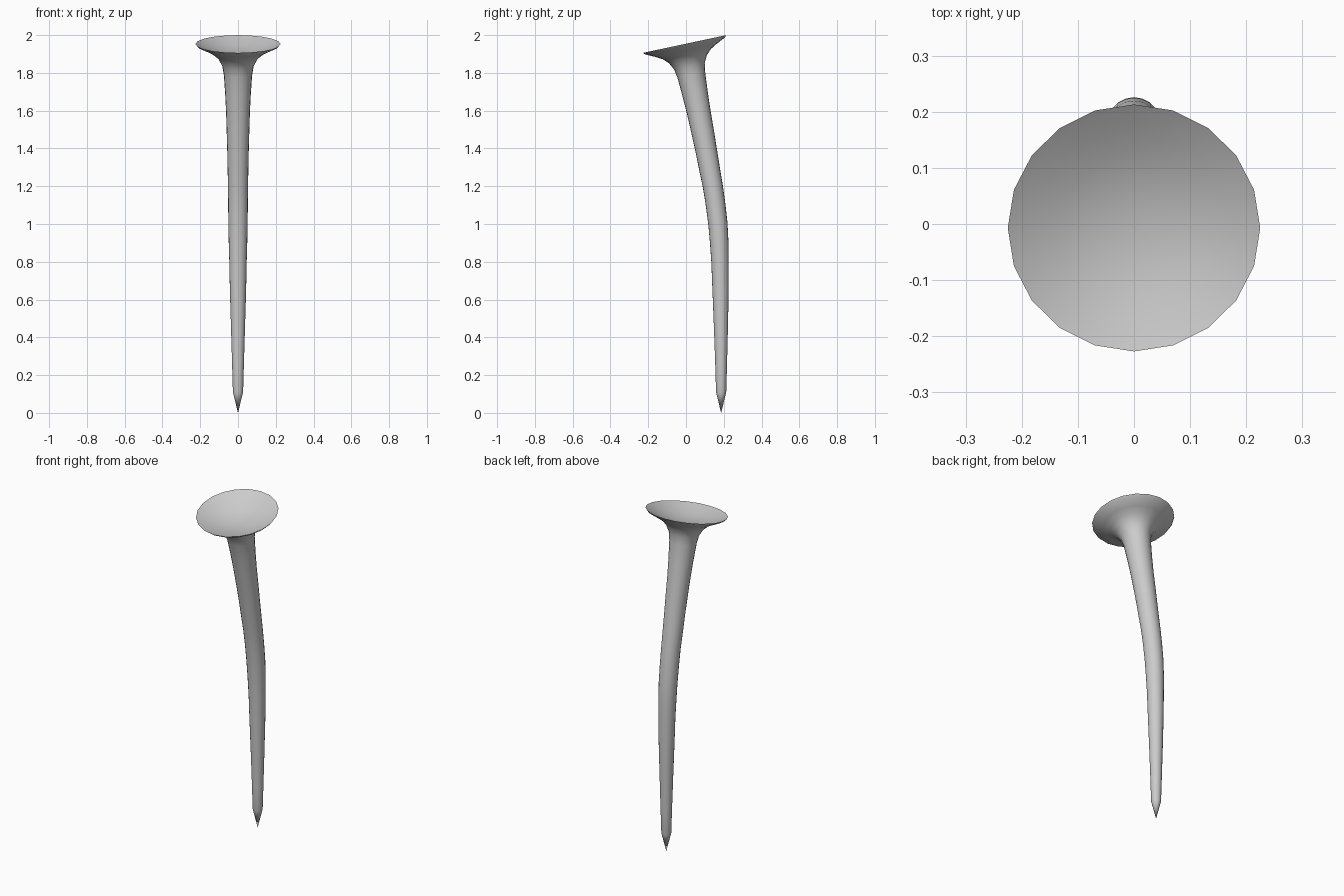
import bpy, bmesh, math
from mathutils import Vector

if "Cube" in bpy.data.objects:
    bpy.data.objects.remove(bpy.data.objects["Cube"])

SIDES = 20
HEAD_Y, HEAD_Z, HEAD_TILT = -0.007, 1.953, math.radians(12)

# Dished head: (depth below rim plane, radius), from dish centre over the rim to the neck
head = [(0.055, 0.04), (0.05, 0.08), (0.038, 0.13), (0.021, 0.175), (0.007, 0.21),
        (0.0, 0.225),
        (0.010, 0.217), (0.035, 0.165), (0.055, 0.13), (0.082, 0.103), (0.12, 0.083)]

# Bent shaft: (centre y, centre z, radius, tilt in degrees)
shaft = [(0.028, 1.79, 0.075, 11.5), (0.048, 1.69, 0.068, 11.3), (0.068, 1.59, 0.063, 11.2),
         (0.088, 1.49, 0.060, 11), (0.107, 1.39, 0.057, 10.5), (0.125, 1.29, 0.055, 10),
         (0.142, 1.2, 0.053, 9), (0.157, 1.1, 0.052, 8), (0.169, 1.0, 0.051, 6),
         (0.176, 0.9, 0.049, 3.5), (0.180, 0.8, 0.046, 2), (0.183, 0.65, 0.043, 1),
         (0.185, 0.45, 0.037, 0), (0.186, 0.25, 0.031, 0), (0.186, 0.11, 0.027, 0)]

bm = bmesh.new()


def ring(y, z, r, tilt):
    out = Vector((0, math.cos(tilt), math.sin(tilt)))
    return [bm.verts.new(Vector((r * math.cos(a), y, z)) - Vector((0, 0, 0)) + out * (r * math.sin(a))
            - Vector((0, 0, 0)))
            for a in (2 * math.pi * i / SIDES for i in range(SIDES))]


def cap(loop, tip):
    v = bm.verts.new(tip)
    for i in range(SIDES):
        bm.faces.new((loop[i], loop[(i + 1) % SIDES], v))


# Rings from the dish to the point
rings = [ring(HEAD_Y + d * math.sin(HEAD_TILT), HEAD_Z - d * math.cos(HEAD_TILT), r, HEAD_TILT)
         for d, r in head]
rings += [ring(y, z, r, math.radians(t)) for y, z, r, t in shaft]
for a, b in zip(rings, rings[1:]):
    for i in range(SIDES):
        j = (i + 1) % SIDES
        bm.faces.new((a[i], a[j], b[j], b[i]))

# Dish centre and sharp point
cap(rings[0], (0, HEAD_Y + 0.057 * math.sin(HEAD_TILT), HEAD_Z - 0.057 * math.cos(HEAD_TILT)))
cap(rings[-1], (0, 0.186, 0))
bmesh.ops.recalc_face_normals(bm, faces=bm.faces)

mesh = bpy.data.meshes.new("bent_nail")
bm.to_mesh(mesh)
bm.free()
nail = bpy.data.objects.new("bent_nail", mesh)
bpy.context.collection.objects.link(nail)
bpy.context.view_layer.objects.active = nail
nail.select_set(True)
bpy.ops.object.shade_smooth_by_angle(angle=math.radians(50))
